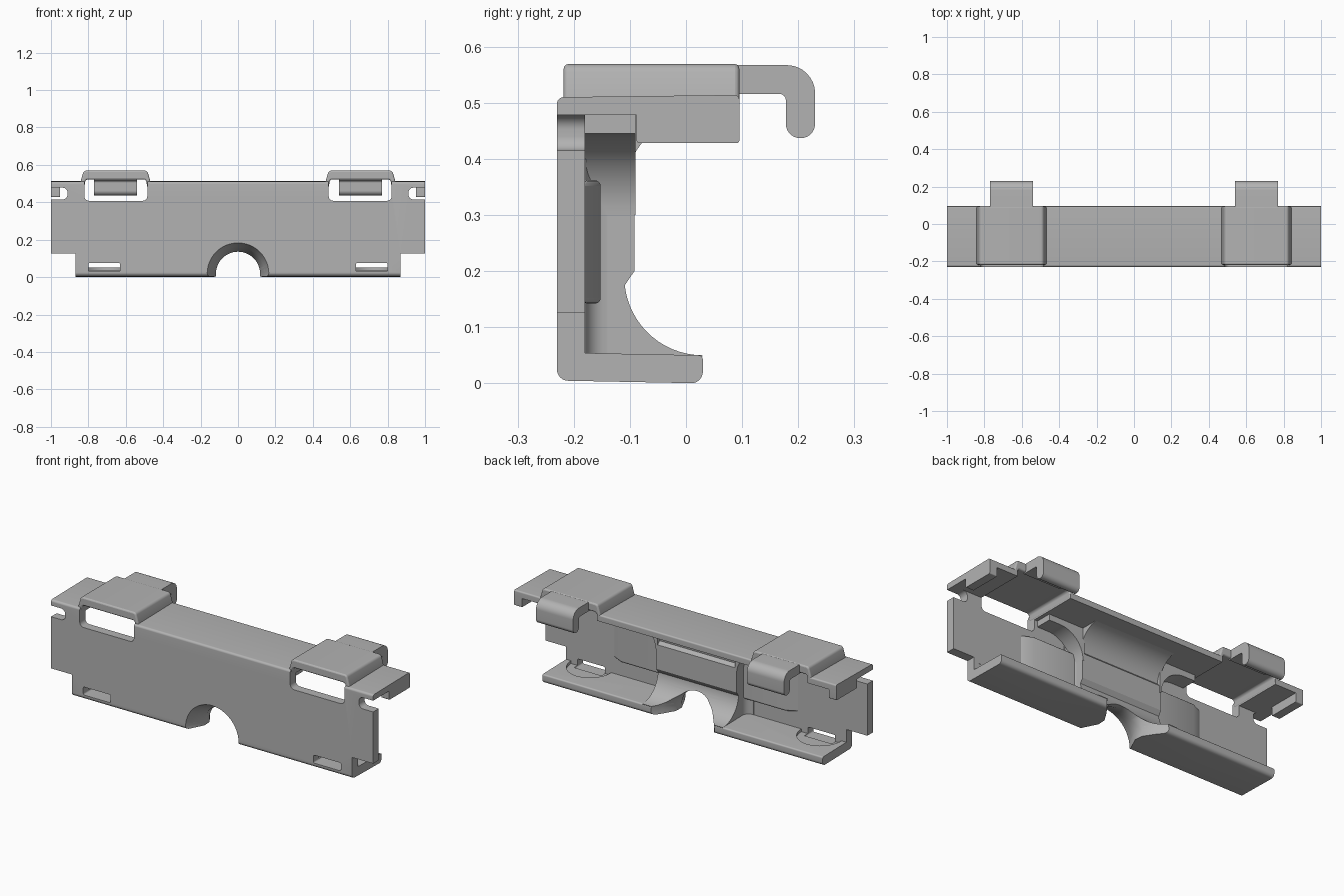
import bpy, bmesh
from math import sin, cos, pi, radians
from mathutils import Vector

if "Cube" in bpy.data.objects:
    bpy.data.objects.remove(bpy.data.objects["Cube"], do_unlink=True)

grey = bpy.data.materials.new("plain_grey")
grey.use_nodes = True
grey.diffuse_color = (0.45, 0.45, 0.45, 1)
bsdf = grey.node_tree.nodes["Principled BSDF"]
bsdf.inputs["Base Color"].default_value = (0.45, 0.45, 0.45, 1)
bsdf.inputs["Roughness"].default_value = 0.6


def rounded(corners, steps=6):
    """Fillet each (u, v, radius) corner of a closed outline."""
    out = []
    for i, (u, v, r) in enumerate(corners):
        p = Vector((u, v))
        if r == 0:
            out.append(p)
            continue
        a = Vector(corners[i - 1][:2]) - p
        b = Vector(corners[(i + 1) % len(corners)][:2]) - p
        half = a.angle(b) / 2
        reach = r / (sin(half) / cos(half))
        a.normalize()
        b.normalize()
        centre = p + (a + b).normalized() * (r / sin(half))
        start, end = p + a * reach - centre, p + b * reach - centre
        for k in range(steps + 1):
            t = k / steps
            out.append(centre + (start * (1 - t) + end * t).normalized() * r)
    return out


def box(u0, u1, v0, v1, r=0):
    return rounded([(u0, v0, r), (u1, v0, r), (u1, v1, r), (u0, v1, r)])


def arc(u, v, r, a0, a1, n=14):
    angles = [radians(a0 + (a1 - a0) * k / n) for k in range(n + 1)]
    return [(u + r * cos(a), v + r * sin(a)) for a in angles]


def finish(name, bm):
    bmesh.ops.recalc_face_normals(bm, faces=bm.faces)
    mesh = bpy.data.meshes.new(name)
    bm.to_mesh(mesh)
    bm.free()
    mesh.materials.append(grey)
    ob = bpy.data.objects.new(name, mesh)
    bpy.context.collection.objects.link(ob)
    return ob


def prism(name, pts, axis, lo, hi, side=1):
    """Extrude an outline along an axis; side=-1 mirrors it in x."""
    place = {"x": lambda u, v, w: (w * side, u, v),
             "y": lambda u, v, w: (u * side, w, v),
             "z": lambda u, v, w: (u * side, v, w)}[axis]
    bm = bmesh.new()
    ends = [[bm.verts.new(place(p[0], p[1], w)) for p in pts] for w in (lo, hi)]
    for ring in ends:
        bm.faces.new(ring)
    for i in range(len(pts)):
        bm.faces.new((ends[0][i - 1], ends[0][i], ends[1][i], ends[1][i - 1]))
    return finish(name, bm)


def lathe_y(name, stations, z, n=48):
    """Round solid along y from (y, radius) stations."""
    bm = bmesh.new()
    rings = [[bm.verts.new((r * cos(2 * pi * k / n), y, z + r * sin(2 * pi * k / n)))
              for k in range(n)] for y, r in stations]
    for a, b in zip(rings, rings[1:]):
        for k in range(n):
            bm.faces.new((a[k - 1], a[k], b[k], b[k - 1]))
    bm.faces.new(rings[0])
    bm.faces.new(rings[-1])
    return finish(name, bm)


def cut(target, cutter):
    cutter.hide_render = True
    mod = target.modifiers.new("cut", "BOOLEAN")
    mod.operation = "DIFFERENCE"
    mod.solver = "EXACT"
    mod.object = cutter
    bpy.context.view_layer.objects.active = target
    bpy.ops.object.modifier_apply(modifier=mod.name)
    bpy.data.objects.remove(cutter, do_unlink=True)


def soften(ob, width):
    mod = ob.modifiers.new("soft_edges", "BEVEL")
    mod.width = width
    mod.segments = 3
    mod.angle_limit = radians(40)


def arch():
    return lathe_y("arch_cutter", [(-0.3, 0.185), (-0.23, 0.165), (-0.13, 0.118),
                                   (-0.08, 0.122), (-0.02, 0.16), (0.06, 0.22)], 0.018)


# Main shell: front wall, top and floor in one C-shaped section
section = rounded([(-0.23, 0.005, 0.02), (0.03, 0, 0.02), (0.03, 0.05, 0.008),
                   (-0.18, 0.054, 0), (-0.18, 0.478, 0), (0.095, 0.478, 0),
                   (0.095, 0.514, 0.008), (-0.23, 0.51, 0.012)])
shell = prism("main_shell", section, "x", -1, 1)
for s in (1, -1):
    # Stepped lower ends, top end notches, windows, slots and floor pockets
    cut(shell, prism("end_step", box(0.87, 1.2, -0.1, 0.125), "y", -0.4, 0.4, s))
    cut(shell, prism("end_notch", box(0.912, 1.2, 0.415, 0.478, 0.025), "y", -0.4, -0.1, s))
    cut(shell, prism("window", box(0.485, 0.822, 0.408, 0.6, 0.025), "y", -0.4, 0.4, s))
    cut(shell, prism("slot", box(0.63, 0.8, 0.03, 0.075, 0.008), "y", -0.3, -0.15, s))
    pocket = [(0.715 + 0.125 * x, -0.181 + 0.13 * y) for x, y in arc(0, 0, 1, 0, 180, 24)]
    cut(shell, prism("pocket", pocket, "z", 0.038, 0.1, s))
cut(shell, arch())

# Central saddle with concave upper and lower hollows
profile = ([(-0.19, 0.03), (0.02, 0.03)] + arc(0.03, 0.19, 0.14, 270, 190)
           + [(-0.109, 0.175), (-0.092, 0.2), (-0.092, 0.337), (-0.109, 0.354)]
           + arc(0.03, 0.34, 0.14, 170, 90) + [(0.03, 0.49), (-0.19, 0.49)])
saddle = prism("central_saddle", profile, "x", -0.25, 0.25)
cut(saddle, arch())

for s, tag in ((1, "left"), (-1, "right")):
    # Fillet at the saddle foot and flare under the top
    foot = [(0.24, -0.19), (0.3, -0.19), (0.295, -0.178)] + arc(0.29, -0.14, 0.04, 270, 180, 6)
    prism(tag + "_saddle_fillet", foot + [(0.24, -0.14)], "z", 0.04, 0.4, s)
    flare = [(0.24, 0.49), (0.24, 0.3)] + arc(0.395, 0.3, 0.145, 180, 90)
    prism(tag + "_saddle_flare", flare + [(0.465, 0.445), (0.465, 0.49)],
          "y", -0.19, -0.09, s)

    # Raised pad behind the front wall, ramped at its outer end
    pad = prism(tag + "_wall_pad", [(0.24, -0.185), (0.24, -0.152), (0.51, -0.152),
                                    (0.58, -0.185)], "z", 0.142, 0.362, s)
    soften(pad, 0.01)

    # Raised bridge over the window, open underneath
    bridge = rounded([(0.465, 0.5, 0), (0.485, 0.569, 0.018), (0.825, 0.569, 0.018),
                      (0.845, 0.5, 0), (0.845, 0.48, 0), (0.822, 0.48, 0),
                      (0.815, 0.522, 0.015), (0.492, 0.522, 0.015),
                      (0.485, 0.48, 0), (0.465, 0.48, 0)])
    raised = prism(tag + "_bridge", bridge, "y", -0.218, 0.095, s)
    soften(raised, 0.008)

    # Hook reaching back and turning down
    hook = rounded([(0.08, 0.567, 0), (0.23, 0.567, 0.05), (0.23, 0.437, 0.0255),
                    (0.178, 0.437, 0.0255), (0.178, 0.516, 0.012), (0.08, 0.516, 0)], 10)
    prism(tag + "_hook", hook, "x", 0.54, 0.77, s)

    # Hanging lip at the end of the top
    prism(tag + "_end_lip", box(-0.088, 0.095, 0.428, 0.505, 0.005), "x", 0.953, 1, s)

for ob in bpy.context.collection.objects:
    if ob.type == "MESH" and grey.name in ob.data.materials:
        bpy.ops.object.select_all(action="DESELECT")
        ob.select_set(True)
        bpy.context.view_layer.objects.active = ob
        bpy.ops.object.shade_smooth_by_angle(angle=radians(30))
